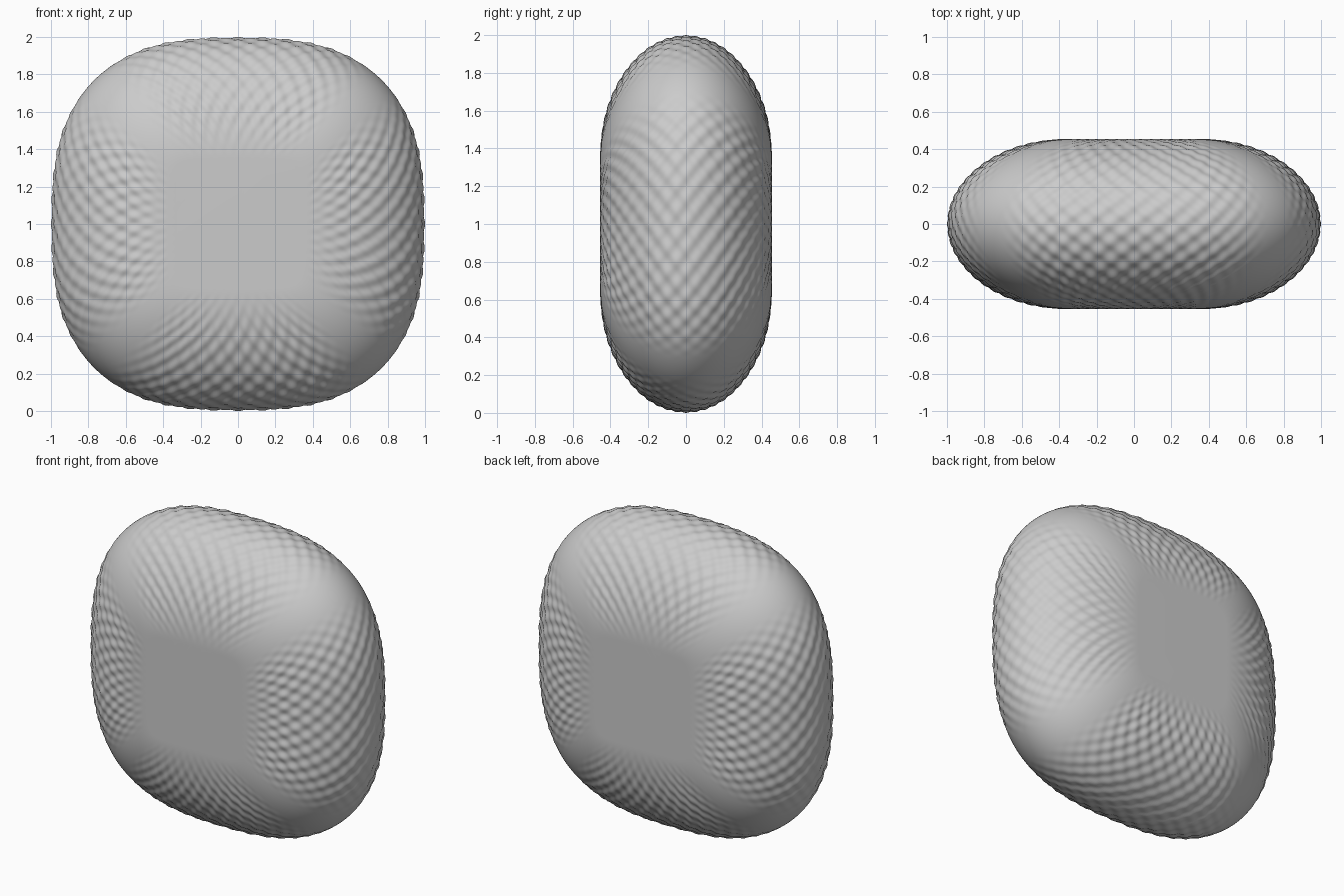
import bpy, bmesh
from math import sin, cos, pi, atan2

if "Cube" in bpy.data.objects:
    bpy.data.objects.remove(bpy.data.objects["Cube"])

SIDE, ROWS = 156, 144            # samples per side of the outline, rows front to back
FLAT, DEPTH, RIM = 0.34, 0.455, 0.994
COLS, BUMP_ROWS, AMP = 15, 14, 0.006


def smooth(a, b, x):
    t = max(0.0, min(1.0, (x - a) / (b - a)))
    return t * t * (3 - 2 * t)


def superellipse(ang, size, p):
    c, s = cos(ang), sin(ang)
    r = size / (abs(c) ** p + abs(s) ** p) ** (1 / p)
    return r * c, r * s


# Outline directions, sampled evenly along each side of a square
outline = []
for side in range(4):
    for i in range(SIDE):
        u = -1 + 2 * i / SIDE
        outline.append((side * pi / 2 + atan2(u, 1), u))

# Cushion body: flat rounded square blended to the rim by a half ellipse
bm = bmesh.new()
rings, heights = [], []
for j in range(ROWS + 1):
    th = pi * j / ROWS
    fade = smooth(0.0, 0.5, min(th, pi - th))
    ring = []
    for ang, u in outline:
        ix, iz = superellipse(ang, FLAT, 8)
        ox, oz = superellipse(ang, RIM, 2.7)
        k = sin(th)
        ring.append(bm.verts.new((ix + (ox - ix) * k, -DEPTH * cos(th),
                                  1 + iz + (oz - iz) * k)))
        mask = fade * (1 - smooth(0.45, 0.9, abs(u)))
        heights.append(AMP * mask * cos(pi * COLS * u) * cos(2 * pi * BUMP_ROWS * j / ROWS))
    rings.append(ring)
n = len(outline)
for a, b in zip(rings, rings[1:]):
    for i in range(n):
        bm.faces.new((a[i], a[(i + 1) % n], b[(i + 1) % n], b[i]))
bm.faces.new(rings[0])
bm.faces.new(rings[-1][::-1])
bmesh.ops.recalc_face_normals(bm, faces=bm.faces[:])
bm.normal_update()

# Staggered bumps on the four sides
normals = [v.normal.copy() for v in bm.verts]
for v, nrm, h in zip(bm.verts, normals, heights):
    v.co += nrm * h
for f in bm.faces:
    f.smooth = True

mesh = bpy.data.meshes.new("textured_cushion")
bm.to_mesh(mesh)
bm.free()
obj = bpy.data.objects.new("textured_cushion", mesh)
bpy.context.collection.objects.link(obj)
